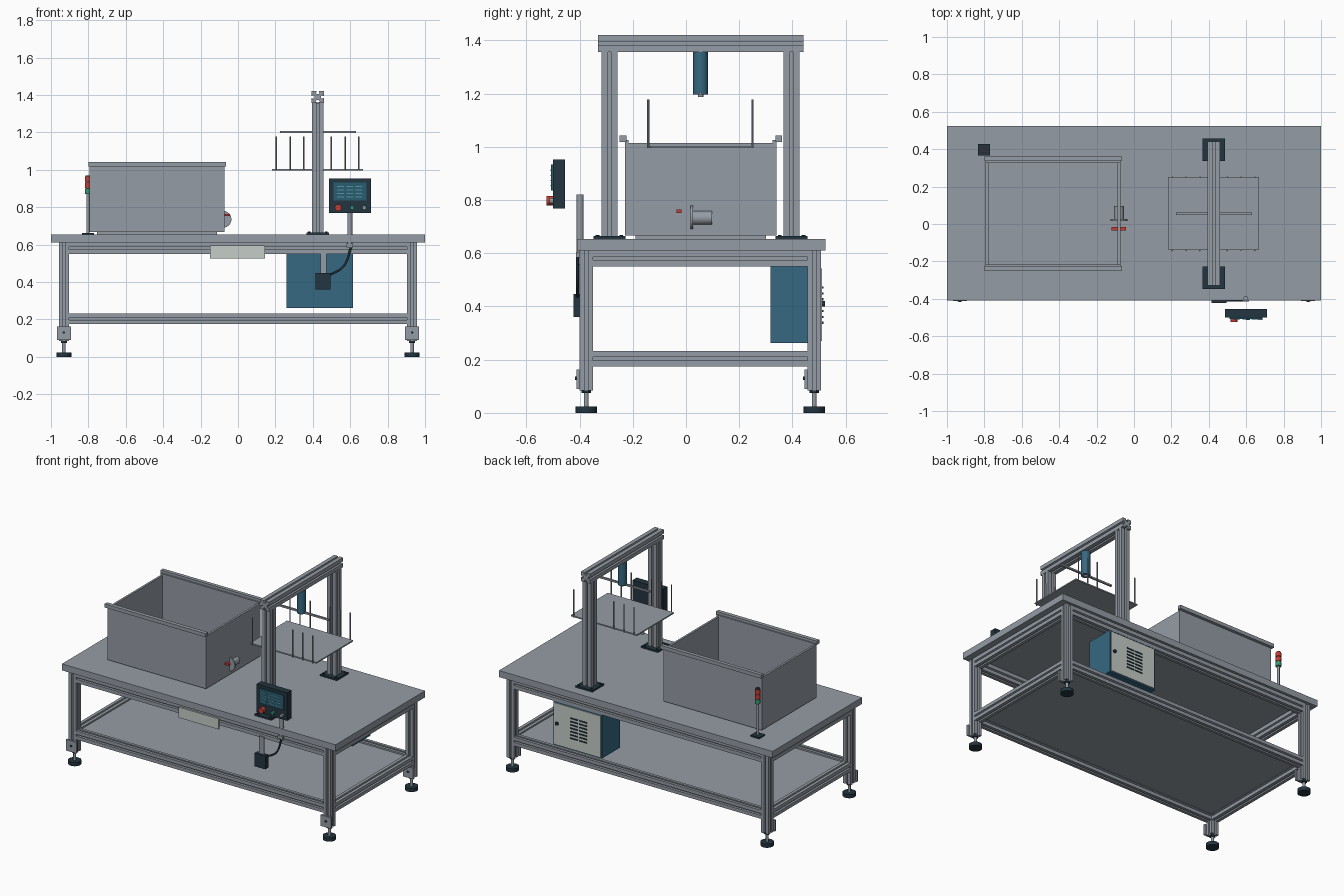
import bpy, bmesh, math
from mathutils import Matrix, Vector

if "Cube" in bpy.data.objects:
    bpy.data.objects.remove(bpy.data.objects["Cube"])


def material(name, r, g, b):
    m = bpy.data.materials.new(name)
    m.diffuse_color = (r, g, b, 1)
    m.use_nodes = True
    m.node_tree.nodes["Principled BSDF"].inputs["Base Color"].default_value = m.diffuse_color
    return m


GREY = material("steel grey", 0.30, 0.335, 0.375)
NAVY = material("dark navy", 0.016, 0.035, 0.05)
BLUE = material("cabinet blue", 0.037, 0.14, 0.22)
LIGHT = material("light panel", 0.56, 0.61, 0.58)
RED = material("signal red", 0.58, 0.045, 0.035)
GREEN = material("signal green", 0.04, 0.32, 0.17)
SCREEN = material("screen teal", 0.022, 0.11, 0.16)
CYAN = material("screen text", 0.10, 0.30, 0.38)


def finish(name, bm, mat, smooth=False):
    bmesh.ops.recalc_face_normals(bm, faces=bm.faces)
    me = bpy.data.meshes.new(name)
    for f in bm.faces:
        f.smooth = smooth
    bm.to_mesh(me)
    bm.free()
    if smooth:
        me.set_sharp_from_angle(angle=math.radians(35))
    me.materials.append(mat)
    ob = bpy.data.objects.new(name, me)
    bpy.context.collection.objects.link(ob)
    return ob


def box(name, x, y, z, mat=GREY):
    """Box from (min, max) pairs."""
    bm = bmesh.new()
    bmesh.ops.create_cube(bm, size=1)
    for v in bm.verts:
        v.co = [(a + b) / 2 + c * (b - a) for (a, b), c in zip((x, y, z), v.co)]
    return finish(name, bm, mat)


def rod(name, axis, centre, lo, hi, r, mat=GREY, seg=24):
    """Cylinder along an axis; centre gives the two other coordinates."""
    bm = bmesh.new()
    bmesh.ops.create_cone(bm, cap_ends=True, segments=seg, radius1=r, radius2=r, depth=hi - lo)
    u, v = centre
    m = (lo + hi) / 2
    loc = {'x': (m, u, v), 'y': (u, m, v), 'z': (u, v, m)}[axis]
    rot = {'x': Matrix.Rotation(math.pi / 2, 4, 'Y'),
           'y': Matrix.Rotation(math.pi / 2, 4, 'X'), 'z': Matrix()}[axis]
    bmesh.ops.transform(bm, matrix=Matrix.Translation(loc) @ rot, verts=bm.verts)
    return finish(name, bm, mat, True)


def profile(name, axis, u, v, lo, hi):
    """Slotted aluminium section: u, v are (min, max) pairs across, lo..hi along the axis."""
    w, h = (u[1] - u[0]) / 2, (v[1] - v[0]) / 2
    cu, cv = sum(u) / 2, sum(v) / 2
    s, lip, deep = 0.006, 0.006, 0.015
    pts = []
    for k in range(4):
        a, b = (w, h) if k % 2 == 0 else (h, w)
        c, sn = [(1, 0), (0, 1), (-1, 0), (0, -1)][k]
        side = [(-a, -b), (-s, -b), (-s, -b + lip), (-2 * s, -b + lip), (-s, -b + deep),
                (s, -b + deep), (2 * s, -b + lip), (s, -b + lip), (s, -b)]
        pts += [(p * c - q * sn, p * sn + q * c) for p, q in side]
    place = {'x': lambda p, q, t: (t, p, q), 'y': lambda p, q, t: (p, t, q),
             'z': lambda p, q, t: (p, q, t)}[axis]
    bm = bmesh.new()
    f = bm.faces.new([bm.verts.new(place(cu + p, cv + q, lo)) for p, q in pts])
    ext = bmesh.ops.extrude_face_region(bm, geom=[f])
    move = Vector(place(0, 0, hi - lo))
    bmesh.ops.translate(bm, vec=move, verts=[g for g in ext['geom'] if isinstance(g, bmesh.types.BMVert)])
    return finish(name, bm, GREY)


# Table top and shelf
box("table_top", (-1, 1), (-0.41, 0.525), (0.61, 0.653))
box("lower_shelf", (-0.91, 0.91), (-0.352, 0.459), (0.212, 0.222))

# Legs with levelling feet and foot brackets
LEG_X = [(-0.958, -0.904), (0.904, 0.958)]
LEG_Y = [(-0.40, -0.35), (0.457, 0.507)]
for lx in LEG_X:
    for ly in LEG_Y:
        cx, cy = sum(lx) / 2, sum(ly) / 2
        profile("leg", 'z', lx, ly, 0.085, 0.61)
        rod("foot_pad", 'z', (cx, cy), 0, 0.024, 0.04, NAVY, 32)
        rod("foot_stem", 'z', (cx, cy), 0.02, 0.09, 0.009)
        rod("foot_nut", 'z', (cx, cy), 0.074, 0.085, 0.018, NAVY, 6)
        box("foot_bracket", (cx - 0.038, cx + 0.038), (ly[0] - 0.012, ly[0]), (0.09, 0.163))
        rod("bracket_bolt", 'y', (cx, 0.13), ly[0] - 0.018, ly[0] - 0.01, 0.007, NAVY, 12)

# Horizontal frame rails
for z in ((0.175, 0.232), (0.55, 0.61)):
    for ly in LEG_Y:
        profile("long_rail", 'x', ly, z, -0.904, 0.904)
    for lx in LEG_X:
        profile("short_rail", 'y', lx, z, -0.35, 0.457)

# Front name plate, left blank
box("front_plate", (-0.15, 0.145), (-0.409, -0.40), (0.525, 0.595), LIGHT)

# Open tank with rim rails
tx, ty, tz, t = (-0.793, -0.073), (-0.23, 0.34), (0.667, 1.015), 0.014
box("tank_floor", tx, ty, (tz[0], tz[0] + t))
box("tank_base", (tx[0] + 0.04, tx[1] - 0.04), (ty[0] + 0.04, ty[1] - 0.04), (0.65, tz[0]))
for a, b in ((tx[0], tx[0] + t), (tx[1] - t, tx[1])):
    box("tank_end", (a, b), ty, tz)
for a, b in ((ty[0], ty[0] + t), (ty[1] - t, ty[1])):
    box("tank_side", tx, (a, b), (tz[0], 1.025))
for y in ((-0.25, -0.224), (0.336, 0.36)):
    box("tank_rim_rail", (-0.80, -0.063), y, (1.018, 1.042))

# Drain valve
rod("drain_pipe", 'y', (-0.08, 0.733), 0.025, 0.097, 0.026)
rod("drain_flange", 'y', (-0.08, 0.735), 0.017, 0.027, 0.045)
box("drain_lever", (-0.12, -0.042), (-0.035, -0.016), (0.752, 0.764), RED)

# Signal tower
sx, sy = -0.802, 0.397
box("tower_base", (sx - 0.032, sx + 0.032), (sy - 0.03, sy + 0.03), (0.653, 0.662), NAVY)
rod("tower_pole", 'z', (sx, sy), 0.66, 0.872, 0.008)
for z, m in ((0.87, GREEN), (0.903, RED), (0.936, RED)):
    rod("tower_lamp", 'z', (sx, sy), z, z + 0.028, 0.017, m)
    rod("tower_ring", 'z', (sx, sy), z + 0.026, z + 0.034, 0.014, NAVY)

# Portal frame
for y in ((-0.318, -0.258), (0.367, 0.427)):
    profile("portal_post", 'z', (0.395, 0.458), y, 0.66, 1.357)
    cy = sum(y) / 2
    box("post_base", (0.365, 0.487), (cy - 0.06, cy + 0.06), (0.653, 0.664), NAVY)
    for dx in (-0.045, 0.045):
        for dy in (-0.045, 0.045):
            rod("base_bolt", 'z', (0.426 + dx, cy + dy), 0.66, 0.669, 0.007, NAVY, 8)
profile("portal_beam", 'y', (0.393, 0.459), (1.357, 1.42), -0.33, 0.442)

# Lifting cylinder, cross bar and pinned plate
rod("lift_cylinder", 'z', (0.426, 0.055), 1.197, 1.36, 0.028, BLUE, 32)
rod("lift_nozzle", 'z', (0.426, 0.055), 1.187, 1.2, 0.01)
box("lift_bar", (0.225, 0.63), (0.049, 0.061), (1.196, 1.207))
box("lift_plate", (0.183, 0.667), (-0.135, 0.25), (0.995, 1.003))
for i in range(7):
    for y in (-0.142, 0.25):
        if i != 3:
            rod("plate_pin", 'z', (0.205 + i * 0.0735, y), 0.995, 1.178, 0.004, GREY, 8)

# Control panel on its post
box("panel_body", (0.487, 0.71), (-0.50, -0.455), (0.768, 0.953), NAVY)
box("panel_screen", (0.51, 0.687), (-0.508, -0.50), (0.835, 0.933), SCREEN)
for r in range(4):
    for c in range(3):
        x, z = 0.53 + c * 0.049, 0.852 + r * 0.019
        box("screen_field", (x, x + 0.036), (-0.510, -0.507), (z, z + 0.005), CYAN)
for x, r, d, m in ((0.535, 0.018, 0.025, RED), (0.61, 0.011, 0.014, GREEN), (0.675, 0.011, 0.014, GREY)):
    rod("panel_button", 'y', (x, 0.797), -0.50 - d, -0.495, r, m)
rod("panel_post", 'z', (0.598, -0.398), 0.585, 0.82, 0.013)
box("post_clamp", (0.58, 0.616), (-0.414, -0.40), (0.585, 0.605))

# Hanging switch box and its cable
box("switch_box", (0.415, 0.495), (-0.422, -0.39), (0.36, 0.447), NAVY)
box("switch_hanger", (0.44, 0.474), (-0.408, -0.40), (0.44, 0.56))
curve = bpy.data.curves.new("cable", 'CURVE')
curve.dimensions = '3D'
curve.bevel_depth = 0.006
curve.bevel_resolution = 2
sp = curve.splines.new('BEZIER')
path = [(0.49, -0.408, 0.437), (0.565, -0.408, 0.485), (0.607, -0.408, 0.595)]
sp.bezier_points.add(len(path) - 1)
for bp, co in zip(sp.bezier_points, path):
    bp.co = co
    bp.handle_left_type = bp.handle_right_type = 'AUTO'
curve.materials.append(NAVY)
bpy.context.collection.objects.link(bpy.data.objects.new("cable", curve))

# Electrical cabinet with light door, vents and lock
box("cabinet", (0.26, 0.615), (0.317, 0.506), (0.262, 0.55), BLUE)
box("cabinet_door", (0.268, 0.607), (0.506, 0.512), (0.27, 0.542), LIGHT)
for i in range(7):
    z = 0.335 + i * 0.022
    for x in (0.365, 0.43):
        box("door_vent", (x, x + 0.055), (0.511, 0.516), (z, z + 0.008), NAVY)
rod("door_lock", 'y', (0.583, 0.41), 0.51, 0.522, 0.011, NAVY, 16)
